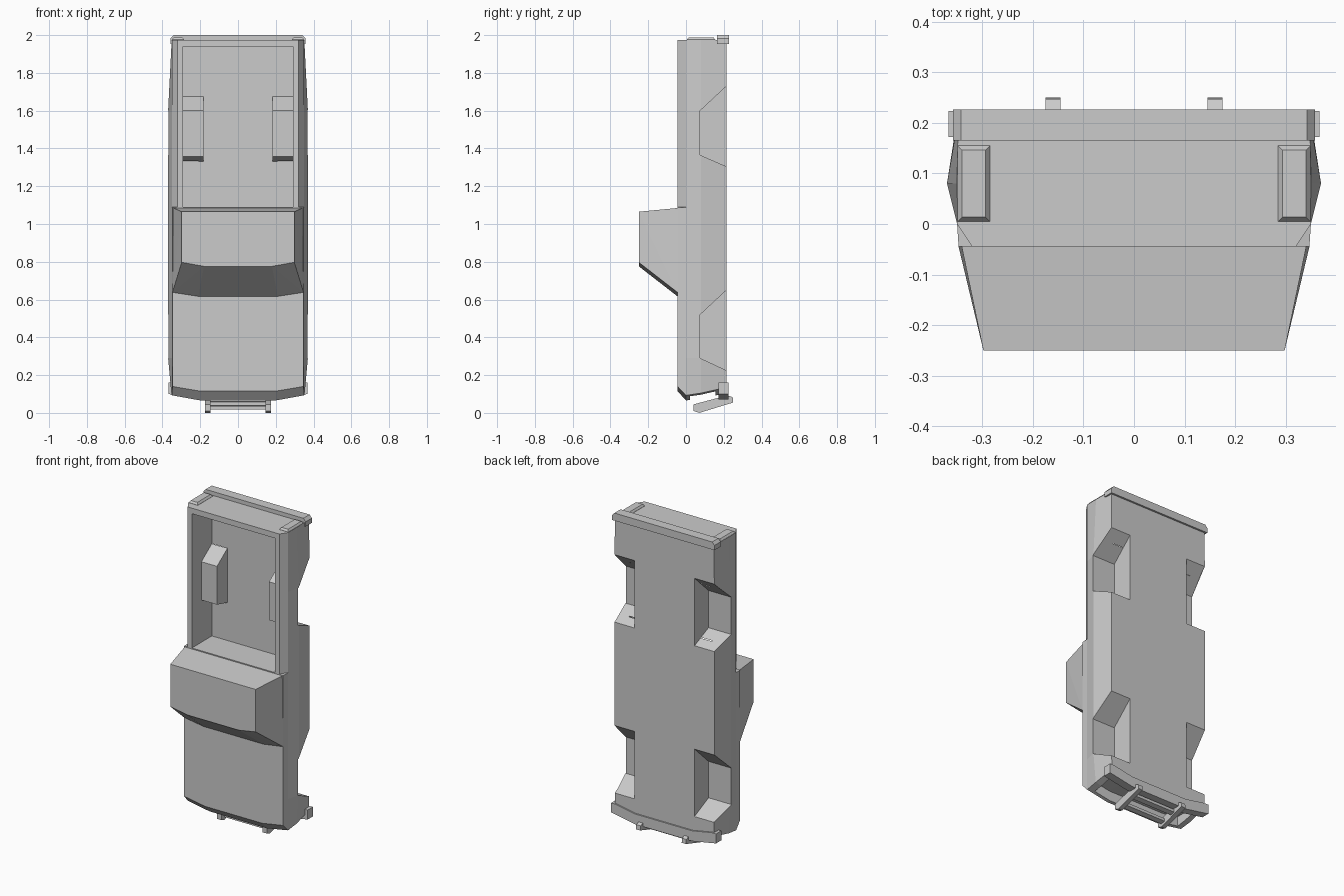
import bpy, bmesh

if "Cube" in bpy.data.objects:
    bpy.data.objects.remove(bpy.data.objects["Cube"])

grey = bpy.data.materials.new("plain grey")
grey.diffuse_color = (0.6, 0.6, 0.6, 1)
grey.use_nodes = True
grey.node_tree.nodes["Principled BSDF"].inputs["Base Color"].default_value = grey.diffuse_color


def finish(name, bm):
    bmesh.ops.recalc_face_normals(bm, faces=bm.faces)
    me = bpy.data.meshes.new(name)
    bm.to_mesh(me)
    bm.free()
    me.materials.append(grey)
    ob = bpy.data.objects.new(name, me)
    bpy.context.collection.objects.link(ob)
    return ob


def prism(name, axis, outline, a, b):
    """Extrude a 2D outline along x (outline is y,z) or y (outline is x,z)."""
    bm = bmesh.new()
    place = (lambda p, t: (t, p[0], p[1])) if axis == 'x' else (lambda p, t: (p[0], t, p[1]))
    lo = [bm.verts.new(place(p, a)) for p in outline]
    hi = [bm.verts.new(place(p, b)) for p in outline]
    n = len(outline)
    bm.faces.new(lo)
    bm.faces.new(hi[::-1])
    for i in range(n):
        j = (i + 1) % n
        bm.faces.new((lo[i], lo[j], hi[j], hi[i]))
    return finish(name, bm)


def hull(name, pts):
    bm = bmesh.new()
    vs = [bm.verts.new(p) for p in pts]
    bmesh.ops.convex_hull(bm, input=vs)
    bmesh.ops.dissolve_limit(bm, angle_limit=0.01, verts=bm.verts, edges=bm.edges)
    return finish(name, bm)


def mirrored(half):
    """Outline from its right half, listed bottom to top."""
    return half + [(-x, z) for x, z in reversed(half)]


def cut(ob, cutter):
    cutter.hide_render = True
    m = ob.modifiers.new("cut", 'BOOLEAN')
    m.operation, m.solver, m.object = 'DIFFERENCE', 'EXACT', cutter
    bpy.context.view_layer.objects.active = ob
    bpy.ops.object.modifier_apply(modifier=m.name)
    bpy.data.objects.remove(cutter)


# Body shell: cross-sections lofted from nose to tail
DECK, SHOULDER, WAIST, FLOOR = -0.045, 0.0, 0.08, 0.215
ROWS = (DECK, SHOULDER, WAIST, FLOOR)
bm = bmesh.new()


def ring(xs, z_edge, z_mid):
    half = [(0.2, DECK, z_mid[0])]
    half += [(x, y, z) for x, y, z in zip(xs, ROWS, z_edge)]
    half += [(0.2, FLOOR, z_mid[-1])]
    return [bm.verts.new(p) for p in half + [(-x, y, z) for x, y, z in reversed(half)]]


nose_edge = (0.14, 0.093, 0.105, 0.135)
nose_mid = (0.115, 0.066, 0.075, 0.105)
rings = [ring((0.347, 0.35, 0.353, 0.345), nose_edge, nose_mid)]
for z, xs in ((0.29, (0.347, 0.35, 0.37, 0.349)),
              (1.088, (0.347, 0.35, 0.37, 0.349)),
              (1.09, (0.32, 0.35, 0.37, 0.349)),
              (1.6, (0.32, 0.35, 0.37, 0.349)),
              (1.975, (0.32, 0.35, 0.351, 0.347))):
    rings.append(ring(xs, (z,) * 4, (z,) * 4))
for r, s in zip(rings, rings[1:]):
    for i in range(12):
        j = (i + 1) % 12
        bm.faces.new((r[i], r[j], s[j], s[i]))
bm.faces.new(rings[-1])

# Nose cap, faceted in three panels across
n = rings[0]
inner = [[bm.verts.new((x, ROWS[k], nose_mid[k])) for x in (0.2, -0.2)] for k in (1, 2)]
grid = [[n[1], n[0], n[11], n[10]],
        [n[2], *inner[0], n[9]],
        [n[3], *inner[1], n[8]],
        [n[4], n[5], n[6], n[7]]]
for p, q in zip(grid, grid[1:]):
    for i in range(3):
        bm.faces.new((p[i], p[i + 1], q[i + 1], q[i]))
body = finish("body", bm)

# Cargo bed and grille recess
cut(body, prism("bed_cutter", 'y',
                mirrored([(0.291, 1.091), (0.291, 1.94)]), -0.2, 0.155))
cut(body, prism("grille_cutter", 'y',
                mirrored([(0.2, 0.0), (0.31, 0.0), (0.31, 0.15), (0.2, 0.13)]), 0.02, 0.155))

# Wheel arches, with raised housings inside the bed
front_arch = [(0.225, 0.22), (0.075, 0.29), (0.075, 0.52), (0.225, 0.66)]
rear_arch = [(0.225, 1.30), (0.075, 1.365), (0.075, 1.60), (0.225, 1.74)]
housing = [(0.16, 1.33), (0.05, 1.358), (0.05, 1.60), (0.16, 1.678)]
for s in (-1, 1):
    box = prism("bed_wheel_housing", 'x', housing, s * 0.182, s * 0.30)
    cut(box, prism("arch_cutter", 'x', rear_arch, s * 0.21, s * 0.5))
    for arch in (front_arch, rear_arch):
        cut(body, prism("arch_cutter", 'x', arch, s * 0.21, s * 0.5))

# Cab with folded windscreen
hull("cab", [(s * x, y, z) for s in (-1, 1) for x, y, z in (
    (0.346, -0.01, 0.638), (0.2, -0.01, 0.617),
    (0.347, DECK, 0.638), (0.21, DECK, 0.617),
    (0.298, -0.25, 0.797), (0.18, -0.25, 0.776),
    (0.298, -0.25, 1.065), (0.348, -0.01, 1.088))])

# Bumpers
prism("front_bumper", 'y',
      mirrored([(0.2, 0.07), (0.367, 0.10), (0.367, 0.16), (0.335, 0.16), (0.2, 0.135)]),
      0.172, 0.224)
prism("rear_bumper", 'y',
      mirrored([(0.358, 1.952), (0.358, 1.982), (0.342, 2.0)]), 0.165, 0.227)

# Tail lights, bevelled
for s in (-1, 1):
    hull("tail_light", [(s * x, y, z) for z, d in ((1.97, 0), (1.976, 0), (1.988, 0.009))
                        for x in (0.285 + d, 0.349 - d) for y in (0.005 + d, 0.155 - d)])

# Push bar: two posts and two crossbars
post = [(0.04, 0.045), (0.22, 0.093), (0.247, 0.083), (0.25, 0.055), (0.07, 0.0), (0.04, 0.01)]
for s in (-1, 1):
    prism("push_bar_post", 'x', post, s * 0.145, s * 0.175)
for y, z in ((0.085, 0.03), (0.17, 0.052)):
    prism("push_bar_crossbar", 'x',
          [(y - 0.015, z - 0.012), (y + 0.015, z - 0.006),
           (y + 0.015, z + 0.012), (y - 0.015, z + 0.006)], -0.16, 0.16)
